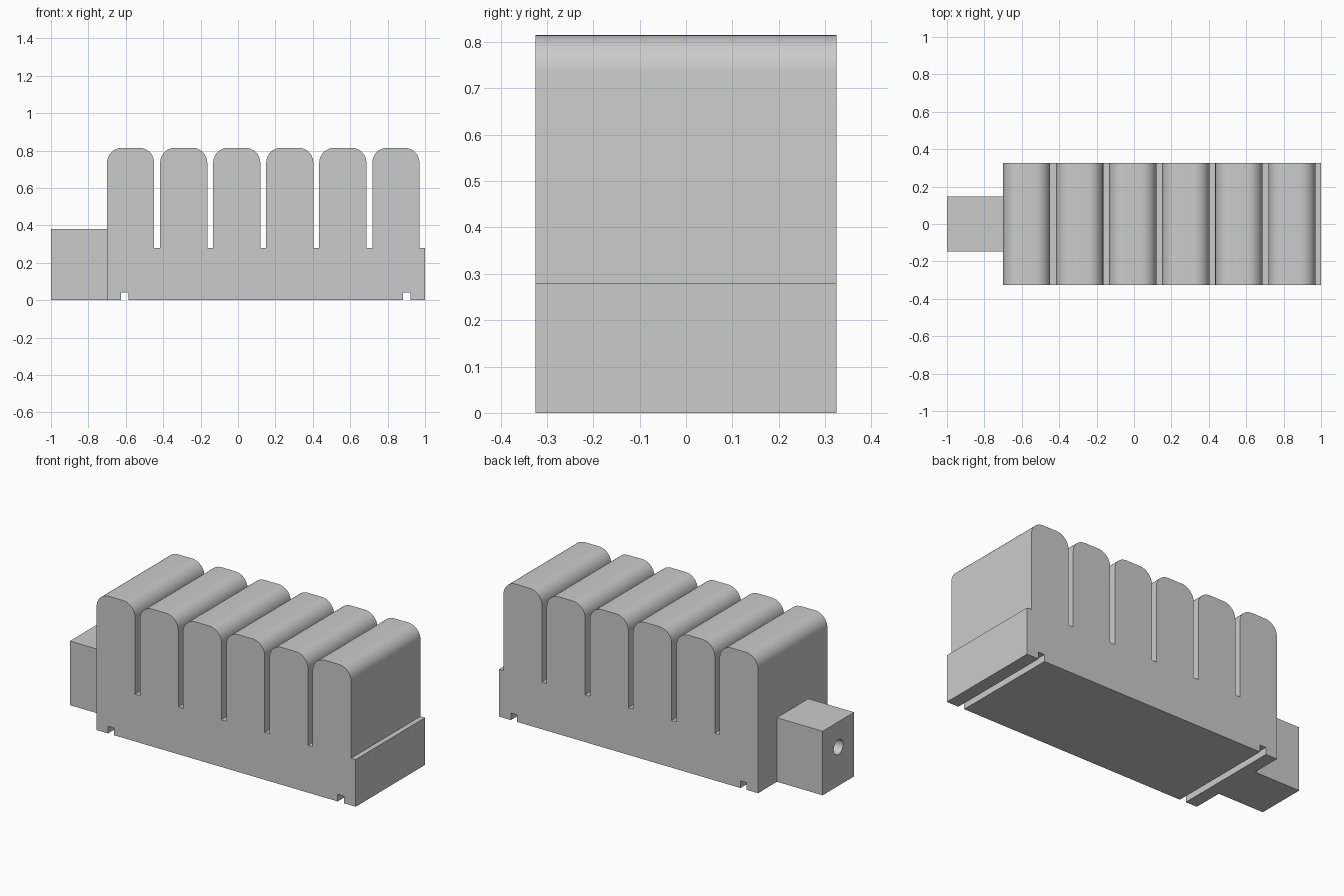
import bpy, bmesh, math
from mathutils import Matrix

if "Cube" in bpy.data.objects:
    bpy.data.objects.remove(bpy.data.objects["Cube"])

HALF_Y = 0.325
FINS, PITCH, FIN_W = 6, 0.2836, 0.252
LEFT, RIGHT, BASE_Z, TOP_Z, RADIUS = -0.70, 1.0, 0.28, 0.815, 0.08

grey = bpy.data.materials.new("plain grey")
grey.diffuse_color = (0.6, 0.6, 0.6, 1)
grey.use_nodes = True
grey.node_tree.nodes["Principled BSDF"].inputs["Base Color"].default_value = grey.diffuse_color


def make_object(name, bm):
    bmesh.ops.recalc_face_normals(bm, faces=bm.faces)
    mesh = bpy.data.meshes.new(name)
    bm.to_mesh(mesh)
    bm.free()
    mesh.materials.append(grey)
    obj = bpy.data.objects.new(name, mesh)
    bpy.context.collection.objects.link(obj)
    return obj


def arc(cx, cz, start, end, steps=10):
    return [(cx + RADIUS * math.cos(a), cz + RADIUS * math.sin(a))
            for a in (math.radians(start + (end - start) * i / steps)
                      for i in range(steps + 1))]


# Finned body: one side profile with round-topped fins and two bottom grooves
profile = [(LEFT, 0)]
for i in range(FINS):
    x0 = LEFT + i * PITCH
    x1 = x0 + FIN_W
    if i:
        profile.append((x0, BASE_Z))
    profile += arc(x0 + RADIUS, TOP_Z - RADIUS, 180, 90)
    profile += arc(x1 - RADIUS, TOP_Z - RADIUS, 90, 0)
    profile.append((x1, BASE_Z))
profile += [(RIGHT, BASE_Z), (RIGHT, 0)]
for x in (0.902, -0.605):
    profile += [(x + 0.02, 0), (x + 0.02, 0.042), (x - 0.02, 0.042), (x - 0.02, 0)]

bm = bmesh.new()
face = bm.faces.new([bm.verts.new((x, -HALF_Y, z)) for x, z in profile])
side = bmesh.ops.extrude_face_region(bm, geom=[face])
bmesh.ops.translate(bm, vec=(0, 2 * HALF_Y, 0),
                    verts=[v for v in side["geom"] if isinstance(v, bmesh.types.BMVert)])
body = make_object("finned_body", bm)

# End block butted against the left side
bm = bmesh.new()
bmesh.ops.create_cube(bm, size=1, matrix=Matrix.Translation((-0.85, 0, 0.19))
                      @ Matrix.Diagonal((0.30, 0.295, 0.38, 1)))
block = make_object("end_block", bm)

# Blind hole drilled into the block's end face
bm = bmesh.new()
bmesh.ops.create_cone(bm, cap_ends=True, segments=32, radius1=0.044, radius2=0.044, depth=0.5,
                      matrix=Matrix.Translation((-1.0, 0, 0.23)) @ Matrix.Rotation(math.pi / 2, 4, 'Y'))
drill = make_object("hole_cutter", bm)
drill.hide_render = True
drill.hide_set(True)
cut = block.modifiers.new("hole", 'BOOLEAN')
cut.operation, cut.object, cut.solver = 'DIFFERENCE', drill, 'EXACT'

# Smooth the rounded fin tops and the hole, keep the corners crisp
for obj in (body, block):
    bpy.ops.object.select_all(action='DESELECT')
    bpy.context.view_layer.objects.active = obj
    obj.select_set(True)
    if obj.modifiers:
        bpy.ops.object.modifier_apply(modifier="hole")
    bpy.ops.object.shade_smooth_by_angle(angle=math.radians(30))
